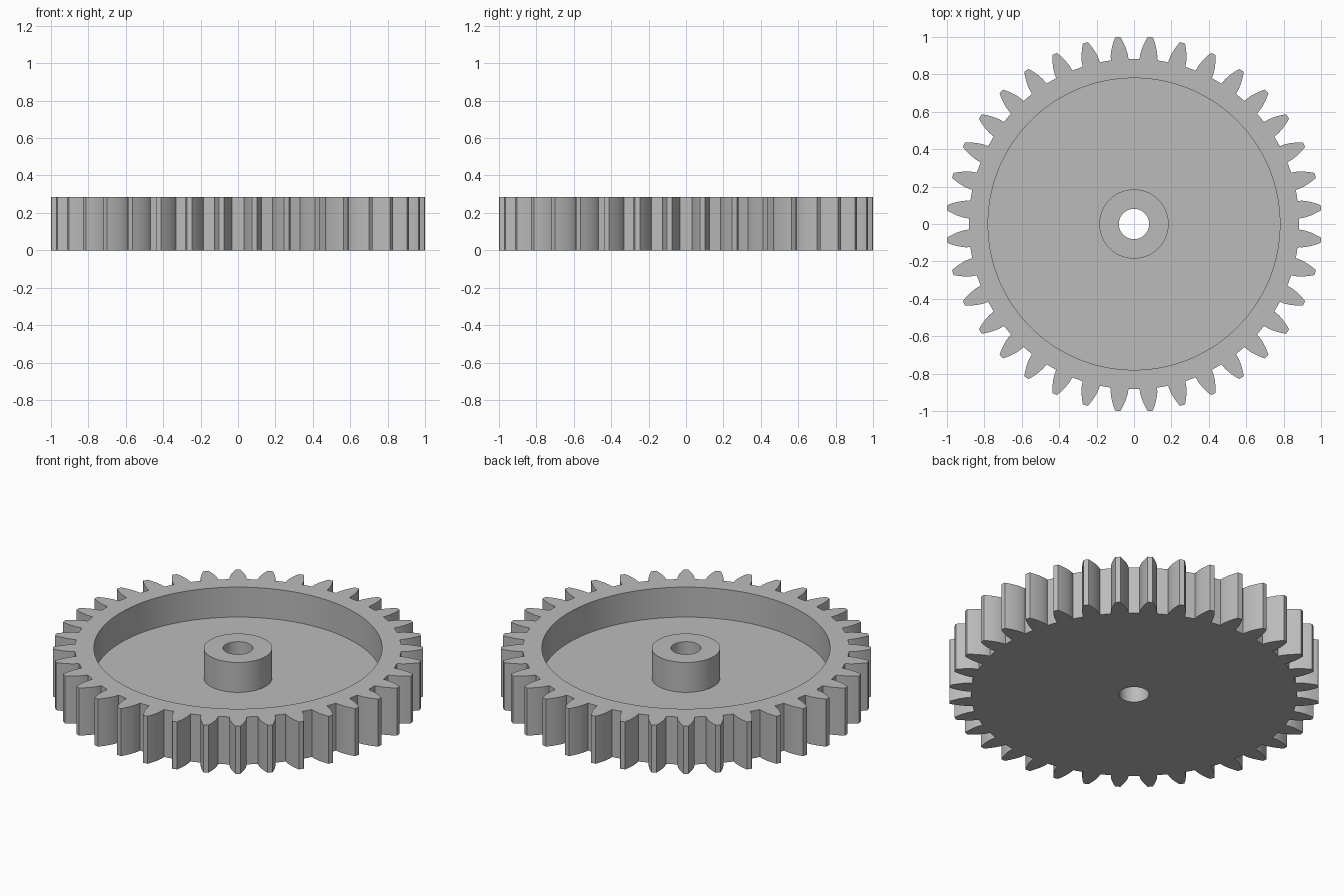
import bpy
import bmesh
from math import sin, cos, tan, acos, radians, tau

cube = bpy.data.objects.get("Cube")
if cube:
    bpy.data.objects.remove(cube)

# Gear dimensions
TEETH = 36
TIP_R, ROOT_R, BASE_R = 1.003, 0.884, 0.893
RECESS_R, HUB_R, BORE_R = 0.78, 0.185, 0.081
HEIGHT, FLOOR = 0.284, 0.105
ROOT_HALF_ANGLE = radians(3.0)
FLANK_STEPS = 6


def tooth_flank():
    """Involute flank as (radius, half angle) pairs, from root to tip."""
    flank = [(ROOT_R, ROOT_HALF_ANGLE)]
    for i in range(FLANK_STEPS + 1):
        r = BASE_R + (TIP_R - BASE_R) * i / FLANK_STEPS
        a = acos(BASE_R / r)
        flank.append((r, ROOT_HALF_ANGLE - (tan(a) - a)))
    return flank


def gear_outline():
    flank = tooth_flank()
    tooth = [(r, -a) for r, a in flank] + [(r, a) for r, a in reversed(flank)]
    points = []
    for t in range(TEETH):
        centre = (t + 0.5) * tau / TEETH
        points += [(r * cos(centre + a), r * sin(centre + a)) for r, a in tooth]
    return points


outline = gear_outline()
COUNT = len(outline)


def circle(radius):
    angles = [(i + 0.5) * tau / COUNT for i in range(COUNT)]
    return [(radius * cos(a), radius * sin(a)) for a in angles]


# Closed section: toothed rim, recess wall, web floor, hub, bore, flat underside
sections = [
    (outline, 0), (outline, HEIGHT),
    (circle(RECESS_R), HEIGHT), (circle(RECESS_R), FLOOR),
    (circle(HUB_R), FLOOR), (circle(HUB_R), HEIGHT),
    (circle(BORE_R), HEIGHT), (circle(BORE_R), 0),
]
bm = bmesh.new()
loops = [[bm.verts.new((x, y, z)) for x, y in pts] for pts, z in sections]
for lower, upper in zip(loops, loops[1:] + loops[:1]):
    for i in range(COUNT):
        j = (i + 1) % COUNT
        bm.faces.new((lower[i], lower[j], upper[j], upper[i]))
bmesh.ops.recalc_face_normals(bm, faces=bm.faces)

mesh = bpy.data.meshes.new("gear_wheel")
bm.to_mesh(mesh)
bm.free()
gear = bpy.data.objects.new("gear_wheel", mesh)
bpy.context.collection.objects.link(gear)

# Plain grey
grey = bpy.data.materials.new("grey")
grey.use_nodes = True
colour = (0.5, 0.5, 0.5, 1)
grey.diffuse_color = colour
grey.node_tree.nodes["Principled BSDF"].inputs["Base Color"].default_value = colour
mesh.materials.append(grey)

# Smooth curved walls with crisp edges
bpy.ops.object.select_all(action="DESELECT")
gear.select_set(True)
bpy.context.view_layer.objects.active = gear
bpy.ops.object.shade_smooth_by_angle(angle=radians(30))
